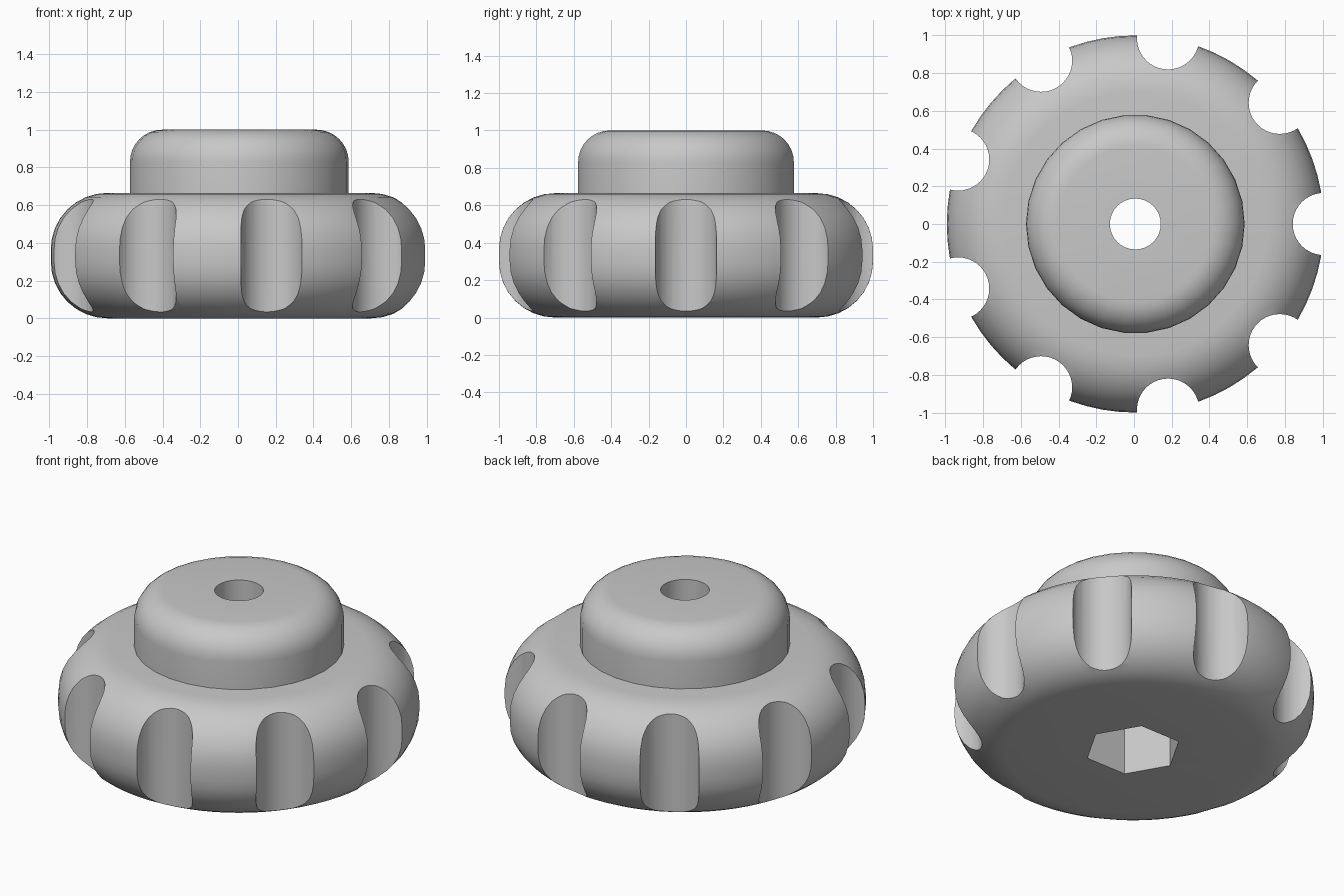
import bpy, bmesh
from math import sin, cos, pi, radians

cube = bpy.data.objects.get("Cube")
if cube:
    bpy.data.objects.remove(cube)

OFFSET = 0.007          # axis position that centres the notched outline
DISC_R, DISC_H, DISC_FILLET = 1.0, 0.665, 0.3
HUB_R, TOP, HUB_FILLET = 0.58, 1.0, 0.17
NOTCHES, NOTCH_R = 9, 0.165

grey = bpy.data.materials.new("plain grey")
grey.use_nodes = True
colour = (0.58, 0.58, 0.58, 1)
grey.diffuse_color = colour
grey.node_tree.nodes["Principled BSDF"].inputs["Base Color"].default_value = colour


def add_object(name, bm):
    bmesh.ops.recalc_face_normals(bm, faces=bm.faces)
    mesh = bpy.data.meshes.new(name)
    bm.to_mesh(mesh)
    bm.free()
    mesh.materials.append(grey)
    obj = bpy.data.objects.new(name, mesh)
    obj.location.x = OFFSET
    bpy.context.collection.objects.link(obj)
    return obj


def arc(r, z, radius, start, end, steps=8):
    angles = [radians(start + (end - start) * i / steps) for i in range(steps + 1)]
    return [(r + radius * cos(a), z + radius * sin(a)) for a in angles]


def lathe(name, profile, sides):
    """Turn an (r, z) profile into a closed solid with flat ends."""
    bm = bmesh.new()
    rings = [[bm.verts.new((r * cos(2 * pi * i / sides), r * sin(2 * pi * i / sides), z))
              for i in range(sides)] for r, z in profile]
    for low, high in zip(rings, rings[1:]):
        for i in range(sides):
            j = (i + 1) % sides
            bm.faces.new((low[i], low[j], high[j], high[i]))
    bm.faces.new(rings[0][::-1])
    bm.faces.new(rings[-1])
    return add_object(name, bm)


def prism(name, radius, z0, z1, sides, distance=0, count=1):
    """Upright prisms, repeated evenly around the axis."""
    bm = bmesh.new()
    for k in range(count):
        turn = 2 * pi * k / count
        made = bmesh.ops.create_cone(bm, cap_ends=True, segments=sides,
                                     radius1=radius, radius2=radius, depth=z1 - z0)
        # put a corner on the x axis
        v = made["verts"]
        for i, vert in enumerate(v):
            a = 2 * pi * (i // 2) / sides
            vert.co.x, vert.co.y = radius * cos(a), radius * sin(a)
        bmesh.ops.translate(bm, verts=v, vec=(distance * cos(turn), distance * sin(turn),
                                              (z0 + z1) / 2))
    return add_object(name, bm)


def cut(obj, cutters):
    for cutter in cutters:
        mod = obj.modifiers.new("cut", "BOOLEAN")
        mod.operation, mod.solver, mod.object = "DIFFERENCE", "EXACT", cutter
    bpy.context.view_layer.update()
    graph = bpy.context.evaluated_depsgraph_get()
    mesh = bpy.data.meshes.new_from_object(obj.evaluated_get(graph))
    obj.modifiers.clear()
    obj.data = mesh


# Rounded grip and the hub above it
grip = lathe("grip_disc",
             arc(DISC_R - DISC_FILLET, DISC_FILLET, DISC_FILLET, -90, 0)
             + arc(DISC_R - DISC_FILLET, DISC_H - DISC_FILLET, DISC_FILLET, 0, 90), 72)
hub = lathe("hub",
            [(HUB_R, DISC_H - 0.05)]
            + arc(HUB_R - HUB_FILLET, TOP - HUB_FILLET, HUB_FILLET, 0, 90), 30)

# Finger notches, through hole and hexagonal nut pocket
notches = prism("notch_cutter", NOTCH_R, -0.2, 1.2, 40, DISC_R, NOTCHES)
hole = prism("hole_cutter", 0.135, -0.2, 1.2, 32)
pocket = prism("nut_pocket_cutter", 0.268, -0.2, 0.4, 6)
cut(grip, [notches, hole, pocket])
cut(hub, [hole])
for cutter in (notches, hole, pocket):
    bpy.data.objects.remove(cutter)

# Smooth shading with crisp cut edges
bpy.ops.object.select_all(action="DESELECT")
for obj in (grip, hub):
    obj.select_set(True)
bpy.context.view_layer.objects.active = grip
bpy.ops.object.shade_smooth_by_angle(angle=radians(28))
